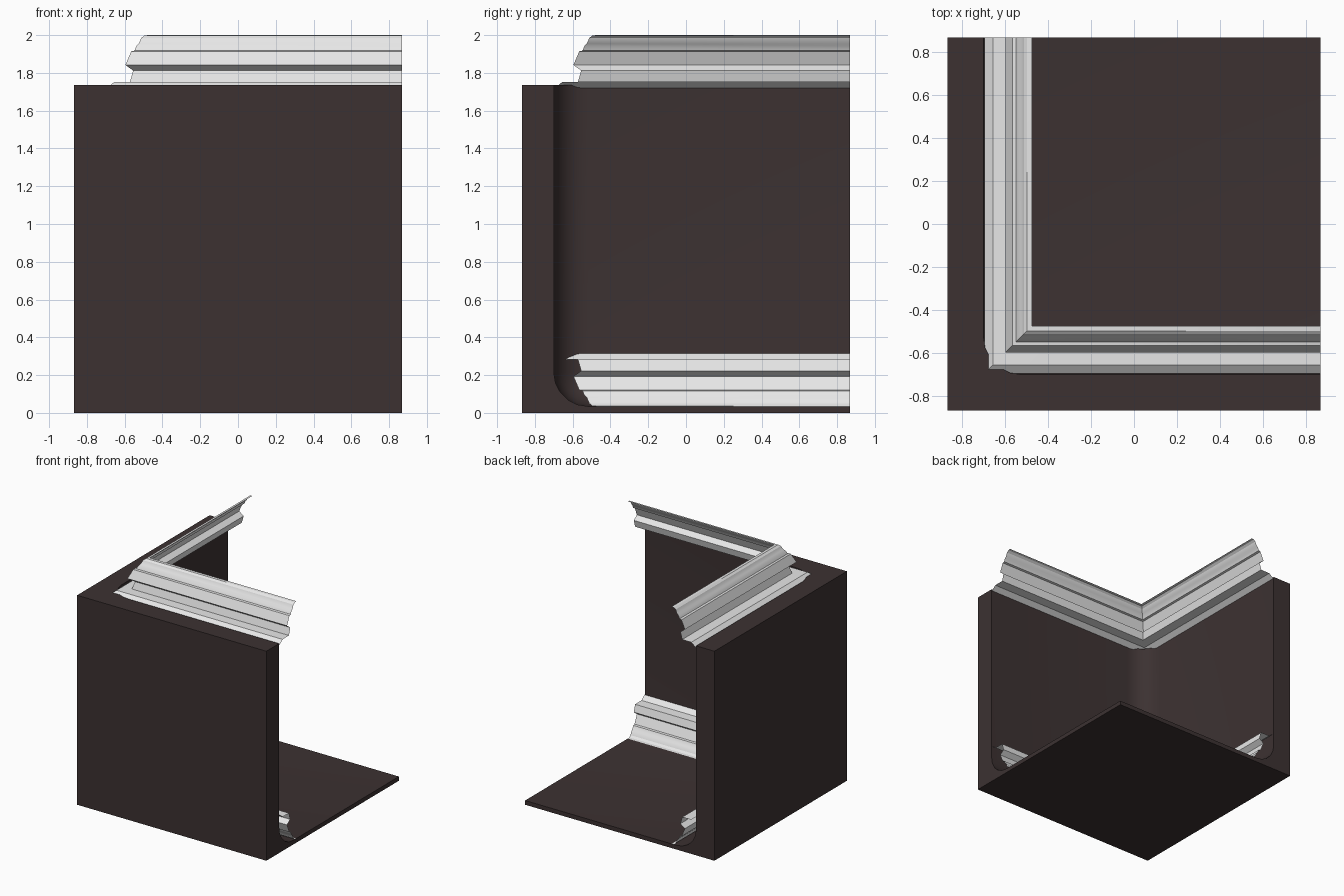
import bpy, bmesh

old = bpy.data.objects.get("Cube")
if old:
    bpy.data.objects.remove(old, do_unlink=True)

HALF = 0.867       # half the footprint
WALL_TOP = 1.735
INNER = -0.70      # inner wall face
FLOOR = 0.035
FILLET = 0.18


def material(name, rgb):
    mat = bpy.data.materials.new(name)
    mat.use_nodes = True
    colour = (*rgb, 1)
    mat.diffuse_color = colour
    mat.node_tree.nodes["Principled BSDF"].inputs["Base Color"].default_value = colour
    return mat


def add_object(name, bm, mat=None):
    mesh = bpy.data.meshes.new(name)
    bm.to_mesh(mesh)
    bm.free()
    obj = bpy.data.objects.new(name, mesh)
    bpy.context.collection.objects.link(obj)
    if mat:
        mesh.materials.append(mat)
    return obj


def box(lo, hi):
    bm = bmesh.new()
    bmesh.ops.create_cube(bm, size=1)
    for v in bm.verts:
        v.co = [lo[i] if v.co[i] < 0 else hi[i] for i in range(3)]
    return bm


def smooth(obj, angle):
    bpy.ops.object.select_all(action="DESELECT")
    obj.select_set(True)
    bpy.context.view_layer.objects.active = obj
    bpy.ops.object.shade_smooth_by_angle(angle=angle)


dark = material("dark brown", (0.045, 0.031, 0.031))
white = material("off white", (0.8, 0.8, 0.8))

# Room corner: solid block with a round-edged cavity cut away
room = add_object("room_corner", box((-HALF, -HALF, 0), (HALF, HALF, WALL_TOP)), dark)
bm = box((INNER, INNER, FLOOR), (2, 2, 3))
corner = min(bm.verts, key=lambda v: sum(v.co))
bmesh.ops.bevel(bm, geom=list(corner.link_edges) + [corner], offset=FILLET,
                segments=5, profile=0.5, affect="EDGES")
cutter = add_object("cavity_cutter", bm, dark)
cutter.hide_render = True
cut = room.modifiers.new("cavity", "BOOLEAN")
cut.operation = "DIFFERENCE"
cut.solver = "EXACT"
cut.object = cutter
bpy.context.view_layer.objects.active = room
bpy.ops.object.modifier_apply(modifier=cut.name)
bpy.data.objects.remove(cutter, do_unlink=True)
smooth(room, 0.5)

# Moulding profile: (wall offset, height), from the wall lip to the room edge
PROFILE = [(-0.695, 1.72), (-0.655, 1.752), (-0.572, 1.753), (-0.555, 1.812),
           (-0.596, 1.842), (-0.565, 1.914), (-0.548, 1.918), (-0.538, 1.942),
           (-0.525, 1.955), (-0.512, 1.985), (-0.496, 1.998), (-0.475, 2.0)]


def moulding(name, profile, flip):
    """Thin sheet swept along both walls with a mitred corner."""
    bm = bmesh.new()
    rows = [[bm.verts.new(p) for p in ((d, HALF, z), (d, d, z), (HALF, d, z))]
            for d, z in profile]
    for low, high in zip(rows, rows[1:]):
        for i in range(2):
            quad = [low[i], low[i + 1], high[i + 1], high[i]]
            bm.faces.new(quad[::-1] if flip else quad)
    smooth(add_object(name, bm, white), 0.45)


# Crown on top of the walls, and the same profile upside down as the skirting
moulding("crown_moulding", PROFILE, False)
moulding("skirting_board", [(d, 2 + FLOOR - z) for d, z in PROFILE], True)
